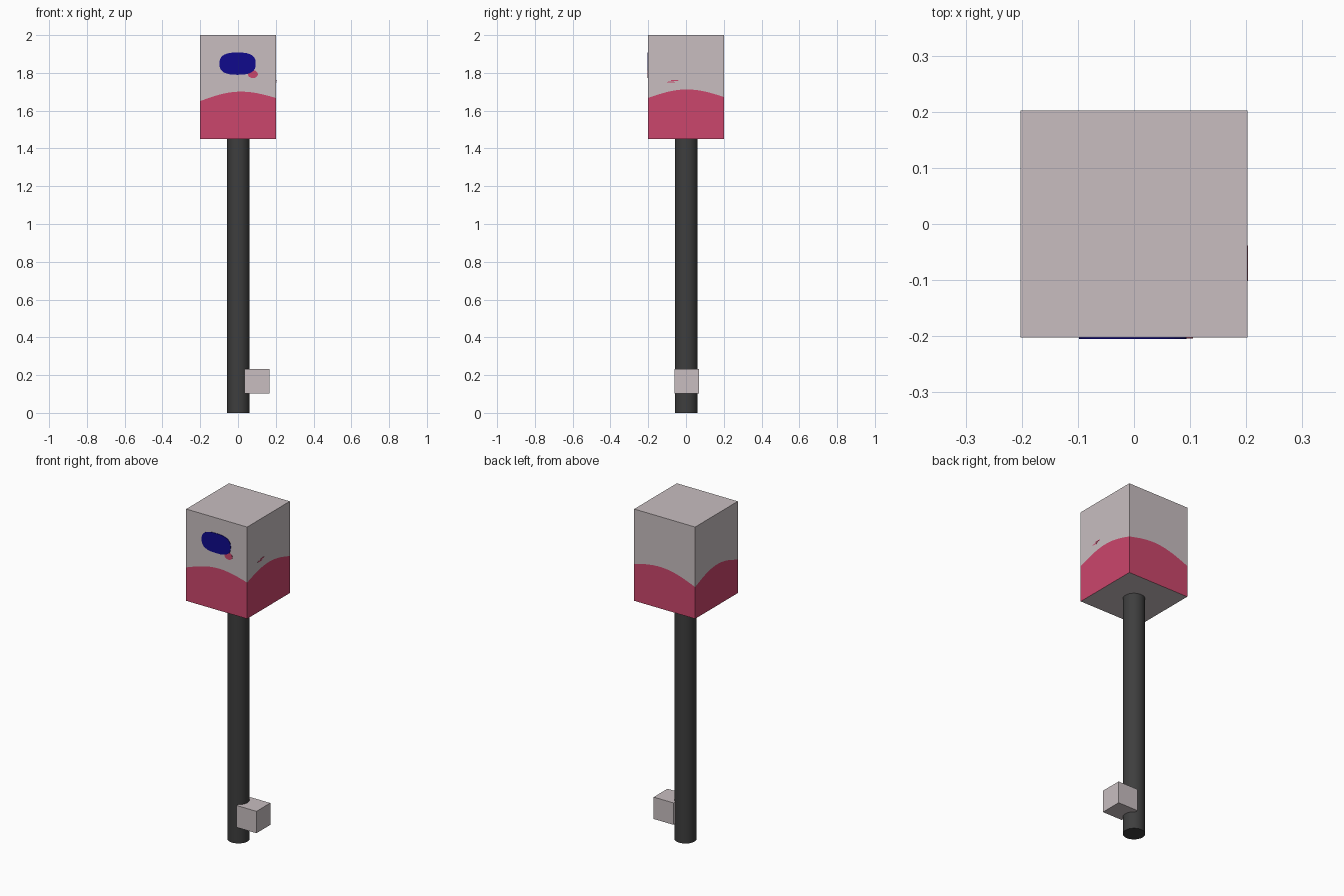
import bpy, bmesh, math
from mathutils import Vector

if "Cube" in bpy.data.objects:
    bpy.data.objects.remove(bpy.data.objects["Cube"])


def material(name, rgb):
    m = bpy.data.materials.new(name)
    m.diffuse_color = (*rgb, 1)
    m.use_nodes = True
    m.node_tree.nodes["Principled BSDF"].inputs["Base Color"].default_value = m.diffuse_color
    return m


PALE = material("pale grey", (0.578, 0.515, 0.527))
PINK = material("pink", (0.597, 0.061, 0.150))
BLUE = material("dark blue", (0.005, 0.003, 0.262))
DARK = material("charcoal", (0.048, 0.048, 0.048))


def finish(bm, name, mats):
    bmesh.ops.recalc_face_normals(bm, faces=bm.faces)
    me = bpy.data.meshes.new(name)
    bm.to_mesh(me)
    bm.free()
    ob = bpy.data.objects.new(name, me)
    bpy.context.collection.objects.link(ob)
    for m in mats:
        me.materials.append(m)
    return ob


# Head box: one perimeter ring at three heights; the middle ring is the wavy colour line
H, Z0, Z1, N = 0.202, 1.45, 2.0, 16
corners = [(-H, -H), (H, -H), (H, H), (-H, H)]
line_z = [1.65, 1.667, 1.672, 1.64]              # colour line at the corners
bulge = [0.042, 0.043, 0.042, 0.052]             # arch height on front, right, back, left
bm = bmesh.new()
rings = []
for i in range(4):
    a, b = Vector(corners[i]), Vector(corners[(i + 1) % 4])
    for k in range(N):
        t = k / N
        p = a.lerp(b, t)
        zm = line_z[i] * (1 - t) + line_z[(i + 1) % 4] * t + bulge[i] * math.sin(math.pi * t)
        rings.append([bm.verts.new((p.x, p.y, z)) for z in (Z0, zm, Z1)])
for c, d in zip(rings, rings[1:] + rings[:1]):
    for lvl in (0, 1):
        f = bm.faces.new((c[lvl], d[lvl], d[lvl + 1], c[lvl + 1]))
        f.material_index = 1 - lvl
bm.faces.new([r[0] for r in reversed(rings)])
bm.faces.new([r[2] for r in rings])
finish(bm, "head_box", [PALE, PINK])


# Painted marks: thin superellipse plates on the front or right face
def mark(name, mat, u, z, ru, rz, side="front", power=1.0, thick=0.003, n=32):
    bm = bmesh.new()
    vs = []
    for k in range(n):
        a = 2 * math.pi * k / n
        c, s = math.cos(a), math.sin(a)
        x = u + ru * math.copysign(abs(c) ** power, c)
        y = z + rz * math.copysign(abs(s) ** power, s)
        vs.append(bm.verts.new((x, -H, y) if side == "front" else (H, x, y)))
    f = bm.faces.new(vs)
    out = Vector((0, -thick, 0)) if side == "front" else Vector((thick, 0, 0))
    new = bmesh.ops.extrude_face_region(bm, geom=[f], use_keep_orig=True)["geom"]
    bmesh.ops.translate(bm, vec=out, verts=[v for v in new if isinstance(v, bmesh.types.BMVert)])
    finish(bm, name, [mat])


mark("blue_oval", BLUE, -0.002, 1.849, 0.096, 0.059, power=0.75)
mark("pink_dot", PINK, 0.079, 1.793, 0.026, 0.021, thick=0.002)
mark("side_dash_upper", PINK, -0.06, 1.760, 0.022, 0.003, side="right", thick=0.001)
mark("side_dash_lower", PINK, -0.08, 1.751, 0.022, 0.003, side="right", thick=0.001)

# Post
bm = bmesh.new()
bmesh.ops.create_cone(bm, cap_ends=True, segments=32, radius1=0.06, radius2=0.06, depth=1.46)
bmesh.ops.translate(bm, vec=(0.002, 0.002, 0.73), verts=bm.verts)
post = finish(bm, "post", [DARK])
bpy.context.view_layer.objects.active = post
post.select_set(True)
bpy.ops.object.shade_smooth_by_angle(angle=math.radians(40))

# Small box near the foot of the post
bm = bmesh.new()
bmesh.ops.create_cube(bm, size=0.131)
bmesh.ops.translate(bm, vec=(0.1, 0.004, 0.167), verts=bm.verts)
finish(bm, "foot_box", [PALE])
